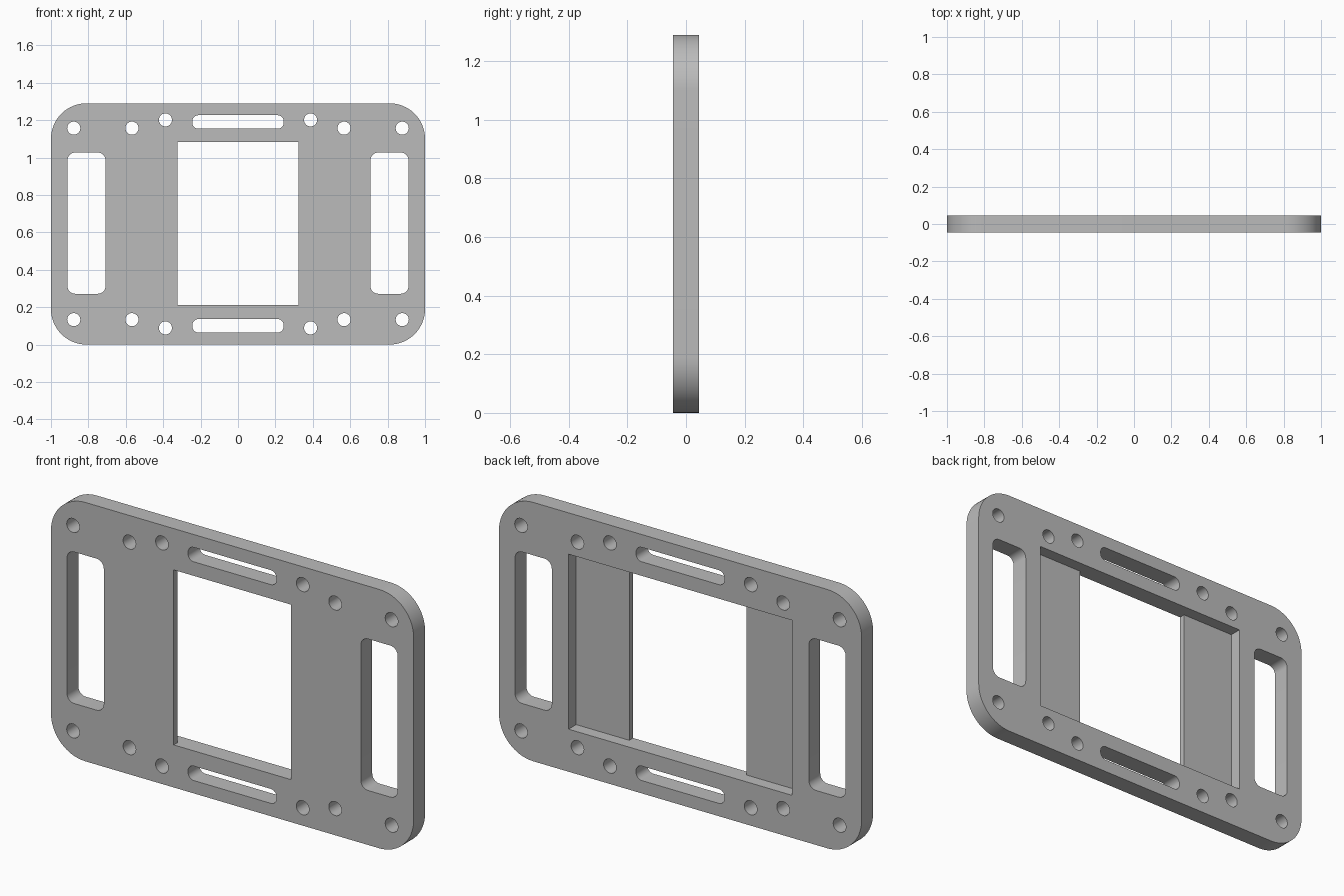
import bpy
import bmesh
from math import cos, sin, pi, radians
from mathutils import Vector

cube = bpy.data.objects.get("Cube")
if cube:
    bpy.data.objects.remove(cube, do_unlink=True)

HEIGHT, HALF_T = 1.29, 0.045
MID = HEIGHT / 2

grey = bpy.data.materials.new("plain grey")
grey.use_nodes = True
grey.diffuse_color = (0.5, 0.5, 0.5, 1)
grey.node_tree.nodes["Principled BSDF"].inputs["Base Color"].default_value = (0.5, 0.5, 0.5, 1)


def rounded_outline(cx, cz, w, h, r, steps):
    """Corner points of a rounded rectangle in the x-z plane."""
    pts = []
    for q, (sx, sz) in enumerate([(1, 1), (-1, 1), (-1, -1), (1, -1)]):
        for i in range(steps + 1):
            a = (q + i / steps) * pi / 2
            pts.append((cx + sx * (w / 2 - r) + r * cos(a),
                        cz + sz * (h / 2 - r) + r * sin(a)))
    return pts


def circle_outline(cx, cz, r, n=32):
    return [(cx + r * cos(2 * pi * i / n), cz + r * sin(2 * pi * i / n)) for i in range(n)]


def extrude(bm, points, offset):
    """Closed solid swept from a loop of points."""
    face = bm.faces.new([bm.verts.new(p) for p in points])
    new = bmesh.ops.extrude_face_region(bm, geom=[face])["geom"]
    bmesh.ops.translate(bm, vec=Vector(offset),
                        verts=[v for v in new if isinstance(v, bmesh.types.BMVert)])


def through(bm, outline, half):
    extrude(bm, [(x, -half, z) for x, z in outline], (0, 2 * half, 0))


def make_object(name, bm):
    bmesh.ops.recalc_face_normals(bm, faces=bm.faces)
    mesh = bpy.data.meshes.new(name)
    bm.to_mesh(mesh)
    bm.free()
    mesh.materials.append(grey)
    obj = bpy.data.objects.new(name, mesh)
    bpy.context.collection.objects.link(obj)
    return obj


# Plate with rounded corners
bm = bmesh.new()
through(bm, rounded_outline(0, MID, 2, HEIGHT, 0.19, 16), HALF_T)
plate = make_object("mounting_plate", bm)

# Openings, mirrored about both middle lines
bm = bmesh.new()
for side in (-1, 1):
    # tall hand slots at the ends
    through(bm, rounded_outline(side * 0.81, MID + 0.004, 0.203, 0.755, 0.04, 8), 0.1)
    # long slots above and below the window
    through(bm, rounded_outline(0, MID + side * 0.545, 0.488, 0.072, 0.032, 8), 0.1)
    # screw holes
    for up in (-1, 1):
        for x, z in ((0.878, 0.512), (0.567, 0.512), (0.388, 0.556)):
            through(bm, circle_outline(side * x, MID + up * z, 0.035), 0.1)

# Central window, stepped wider at the back
WINDOW, RECESS, STEP = 0.323, 0.616, -0.015
half_step = [(WINDOW, -0.1), (WINDOW, STEP), (RECESS, STEP), (RECESS, 0.1)]
profile = half_step + [(-x, y) for x, y in reversed(half_step)]
extrude(bm, [(x, y, 0.212) for x, y in profile], (0, 0, 0.872))
cutter = make_object("opening_cutter", bm)
cutter.hide_render = True

# Cut the openings
cut = plate.modifiers.new("openings", 'BOOLEAN')
cut.operation = 'DIFFERENCE'
cut.solver = 'EXACT'
cut.object = cutter
bpy.ops.object.select_all(action='DESELECT')
plate.select_set(True)
bpy.context.view_layer.objects.active = plate
bpy.ops.object.modifier_apply(modifier=cut.name)
bpy.data.objects.remove(cutter, do_unlink=True)
bpy.ops.object.shade_smooth_by_angle(angle=radians(30))
